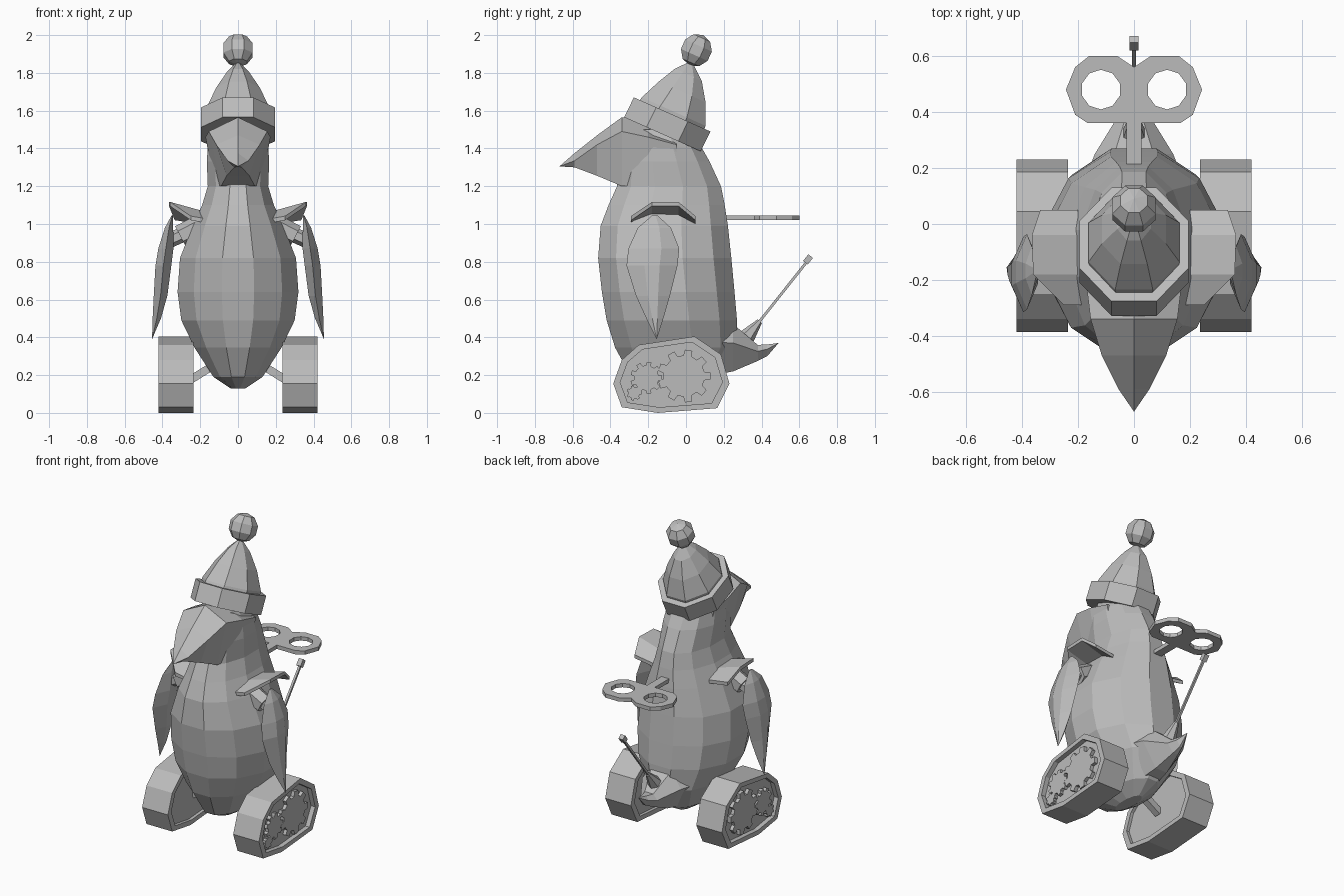
import bpy, bmesh, math
from mathutils import Vector, Matrix

if "Cube" in bpy.data.objects:
    bpy.data.objects.remove(bpy.data.objects["Cube"])

grey = bpy.data.materials.new("plain grey")
grey.diffuse_color = (0.5, 0.5, 0.5, 1)
grey.use_nodes = True
grey.node_tree.nodes["Principled BSDF"].inputs["Base Color"].default_value = grey.diffuse_color


def finish(bm, name, mirror=False):
    bmesh.ops.remove_doubles(bm, verts=bm.verts, dist=1e-4)
    bmesh.ops.recalc_face_normals(bm, faces=bm.faces)
    mesh = bpy.data.meshes.new(name)
    bm.to_mesh(mesh)
    bm.free()
    mesh.materials.append(grey)
    ob = bpy.data.objects.new(name, mesh)
    bpy.context.collection.objects.link(ob)
    if mirror:
        mod = ob.modifiers.new("mirror", 'MIRROR')
        mod.use_mirror_merge = False
    return ob


def loft(name, rings, mirror=False):
    """Skin a list of equally long point rings and cap the ends."""
    bm = bmesh.new()
    rows = [[bm.verts.new(p) for p in ring] for ring in rings]
    n = len(rows[0])
    for a, b in zip(rows, rows[1:]):
        for i in range(n):
            j = (i + 1) % n
            bm.faces.new((a[i], a[j], b[j], b[i]))
    for ring, row in ((rings[0], rows[0]), (rings[-1], rows[-1])):
        if (Vector(ring[0]) - Vector(ring[1])).length > 1e-3:
            bm.faces.new(row)
    return finish(bm, name, mirror)


def plate(name, loops, low, high, matrix=Matrix(), mirror=False):
    """Flat outline (first loop) with holes (other loops), from low to high."""
    bm = bmesh.new()
    for loop in loops:
        vs = [bm.verts.new((u, v, low)) for u, v in loop]
        for i in range(len(vs)):
            bm.edges.new((vs[i - 1], vs[i]))
    bmesh.ops.triangle_fill(bm, use_beauty=True, edges=bm.edges[:])
    ext = bmesh.ops.extrude_face_region(bm, geom=bm.faces[:], use_keep_orig=True)
    moved = [g for g in ext["geom"] if isinstance(g, bmesh.types.BMVert)]
    bmesh.ops.translate(bm, verts=moved, vec=(0, 0, high - low))
    bm.transform(matrix)
    return finish(bm, name, mirror)


def rod(name, p, q, r1, r2, sides, mirror=False):
    p, q = Vector(p), Vector(q)
    turn = (q - p).to_track_quat('Z', 'Y')
    rings = []
    for c, r in ((p, r1), (q, r2)):
        rings.append([c + turn @ Vector((r * math.cos(t), r * math.sin(t), 0))
                      for t in ((i + 0.5) * math.tau / sides for i in range(sides))])
    return loft(name, rings, mirror)


def oval(sides, rx, ry, cy, cz, tilt=0.0):
    """Horizontal oval with a flat facet to the front, leaned back by tilt."""
    k = 1 / math.cos(math.pi / sides)
    out = []
    for i in range(sides):
        t = (i + 0.5) * math.tau / sides
        y = ry * k * math.sin(t)
        out.append((rx * k * math.cos(t), cy + y * math.cos(tilt), cz - y * math.sin(tilt)))
    return out


def circle(n, r, cx, cy, start=0.0):
    return [(cx + r * math.cos(start + i * math.tau / n),
             cy + r * math.sin(start + i * math.tau / n)) for i in range(n)]


# Body and head: height, half width, front y, back y
body = [(0.13, 0.04, -0.16, 0.06), (0.19, 0.13, -0.29, 0.17), (0.345, 0.23, -0.375, 0.27),
        (0.49, 0.30, -0.42, 0.27), (0.64, 0.32, -0.445, 0.257), (0.82, 0.307, -0.465, 0.24),
        (0.99, 0.24, -0.452, 0.222), (1.10, 0.19, -0.41, 0.205), (1.20, 0.16, -0.365, 0.185),
        (1.33, 0.165, -0.35, 0.125), (1.41, 0.16, -0.33, 0.08), (1.50, 0.13, -0.28, 0.02)]
loft("body", [oval(12, w, (b - f) / 2, (f + b) / 2, z) for z, w, f, b in body])

# Beak: y, half width, ridge z, side z, lower half width, lower z
beak = [(-0.67, 0, 1.305, 1.305, 0, 1.305), (-0.59, 0.055, 1.375, 1.335, 0.02, 1.30),
        (-0.47, 0.115, 1.47, 1.42, 0.06, 1.255), (-0.34, 0.155, 1.565, 1.49, 0.09, 1.20),
        (-0.20, 0.172, 1.55, 1.46, 0.12, 1.20), (-0.05, 0.165, 1.46, 1.42, 0.12, 1.21)]
loft("beak", [[(0, y, t), (w, y, s), (lw, y, b), (-lw, y, b), (-w, y, s)]
              for y, w, t, s, lw, b in beak])

# Hat: leaned cone, folded brim and bobble
lean = math.radians(24)
cone = [(0.16, 0.19, -0.09, 1.55), (0.162, 0.185, -0.065, 1.595), (0.115, 0.135, -0.02, 1.70),
        (0.06, 0.078, 0.012, 1.79), (0.015, 0.02, 0.025, 1.845)]
loft("hat_cone", [oval(8, *c, lean) for c in cone])
loft("hat_brim", [oval(8, 0.195, 0.222, -0.125, 1.475, lean),
                  oval(8, 0.195, 0.222, -0.073, 1.58, lean)])
bm = bmesh.new()
bmesh.ops.create_uvsphere(bm, u_segments=8, v_segments=5, radius=0.088)
bm.transform(Matrix.Translation((0, 0.055, 1.92)) @ Matrix.Rotation(-lean, 4, 'X')
             @ Matrix.Rotation(math.pi / 8, 4, 'Z'))
finish(bm, "hat_bobble")

# Tail wedge: y, half width, top z, bottom z
tail = [(0.10, 0.20, 0.50, 0.19), (0.25, 0.14, 0.47, 0.22), (0.38, 0.06, 0.36, 0.275),
        (0.43, 0.03, 0.362, 0.30), (0.49, 0, 0.37, 0.37)]
loft("tail", [[(0.5 * w, y, t), (w, y, t * 0.6 + b * 0.4), (0.3 * w, y, b),
               (-0.3 * w, y, b), (-w, y, t * 0.6 + b * 0.4), (-0.5 * w, y, t)]
              for y, w, t, b in tail])

# Antenna on the tail
rod("antenna_base", (0, 0.32, 0.40), (0, 0.39, 0.485), 0.045, 0.015, 6)
rod("antenna_rod", (0, 0.37, 0.46), (0, 0.64, 0.80), 0.010, 0.010, 4)
rod("antenna_tip", (0, 0.632, 0.795), (0, 0.66, 0.83), 0.022, 0.022, 4)

# Wind-up key: shaft and two looped grips in one plate
half = [(0.027, 0.18), (0.027, 0.36), (0.165, 0.36), (0.21, 0.39), (0.243, 0.48),
        (0.21, 0.56), (0.16, 0.60), (0.06, 0.60), (0, 0.56)]
outline = half + [(-x, y) for x, y in reversed(half[:-1])]
holes = [circle(10, 0.071, s * 0.118, 0.48, math.pi / 10) for s in (-1, 1)]
plate("wind_up_key", [outline] + holes, 1.02, 1.045)

# Tracks: side outline (y, z), extruded along x
side = Matrix(((0, 0, 1, 0), (1, 0, 0, 0), (0, 1, 0, 0), (0, 0, 0, 1)))
track = [(-0.25, 0.36), (0.045, 0.405), (0.185, 0.31), (0.23, 0.155), (0.165, 0.025),
         (-0.15, 0.0), (-0.34, 0.03), (-0.385, 0.155), (-0.34, 0.28)]
inner = [(-0.08 + (y + 0.08) * 0.88, 0.2 + (z - 0.2) * 0.85) for y, z in track]
plate("track_rims", [track, inner], 0.235, 0.42, side, True)
plate("track_discs", [inner], 0.255, 0.39, side, True)


def gear(name, cy, cz, r, teeth):
    pts = []
    for i in range(teeth):
        for f, k in ((-0.30, 0.78), (-0.20, 1), (0.20, 1), (0.30, 0.78)):
            t = (i + f) * math.tau / teeth
            pts.append((cy + r * k * math.cos(t), cz + r * k * math.sin(t)))
    plate(name, [pts], 0.385, 0.412, side, True)


gear("large_gears", -0.01, 0.195, 0.14, 9)
gear("middle_gears", -0.21, 0.185, 0.085, 9)
gear("small_gears", -0.275, 0.105, 0.04, 7)

# Axle struts between body and tracks
rod("axle_struts", (0.10, -0.08, 0.27), (0.26, -0.08, 0.17), 0.03, 0.03, 4, True)

# Shoulder joints
rod("shoulder_hubs", (0.20, -0.16, 0.99), (0.305, -0.16, 0.935), 0.06, 0.06, 6, True)
rod("shoulder_pins", (0.28, -0.16, 0.95), (0.37, -0.16, 0.91), 0.04, 0.04, 6, True)

# Arched shoulder guards: y, inner x, inner z, outer x, outer z
guard = [(-0.29, 0.165, 1.005, 0.25, 1.02), (-0.18, 0.18, 1.045, 0.36, 1.095),
         (-0.04, 0.20, 1.045, 0.365, 1.095), (0.05, 0.20, 1.0, 0.335, 1.02)]
loft("shoulder_guards", [[(xi, y, zi), (xo, y, zo), (xo, y, zo + 0.022), (xi, y, zi + 0.022)]
                         for y, xi, zi, xo, zo in guard], True)

# Wings: z, front y, back y, centre x, half thickness
wing = [(1.045, -0.18, -0.15, 0.348, 0.004), (0.98, -0.255, -0.08, 0.365, 0.022),
        (0.87, -0.305, -0.036, 0.382, 0.04), (0.78, -0.315, -0.045, 0.395, 0.042),
        (0.62, -0.265, -0.085, 0.41, 0.036), (0.50, -0.21, -0.12, 0.43, 0.022),
        (0.39, -0.155, -0.155, 0.455, 0)]
loft("wings", [[(x, f, z), (x + h, f * 0.65 + b * 0.35, z), (x + h, f * 0.35 + b * 0.65, z),
                (x, b, z), (x - h, f * 0.35 + b * 0.65, z), (x - h, f * 0.65 + b * 0.35, z)]
               for z, f, b, x, h in wing], True)
